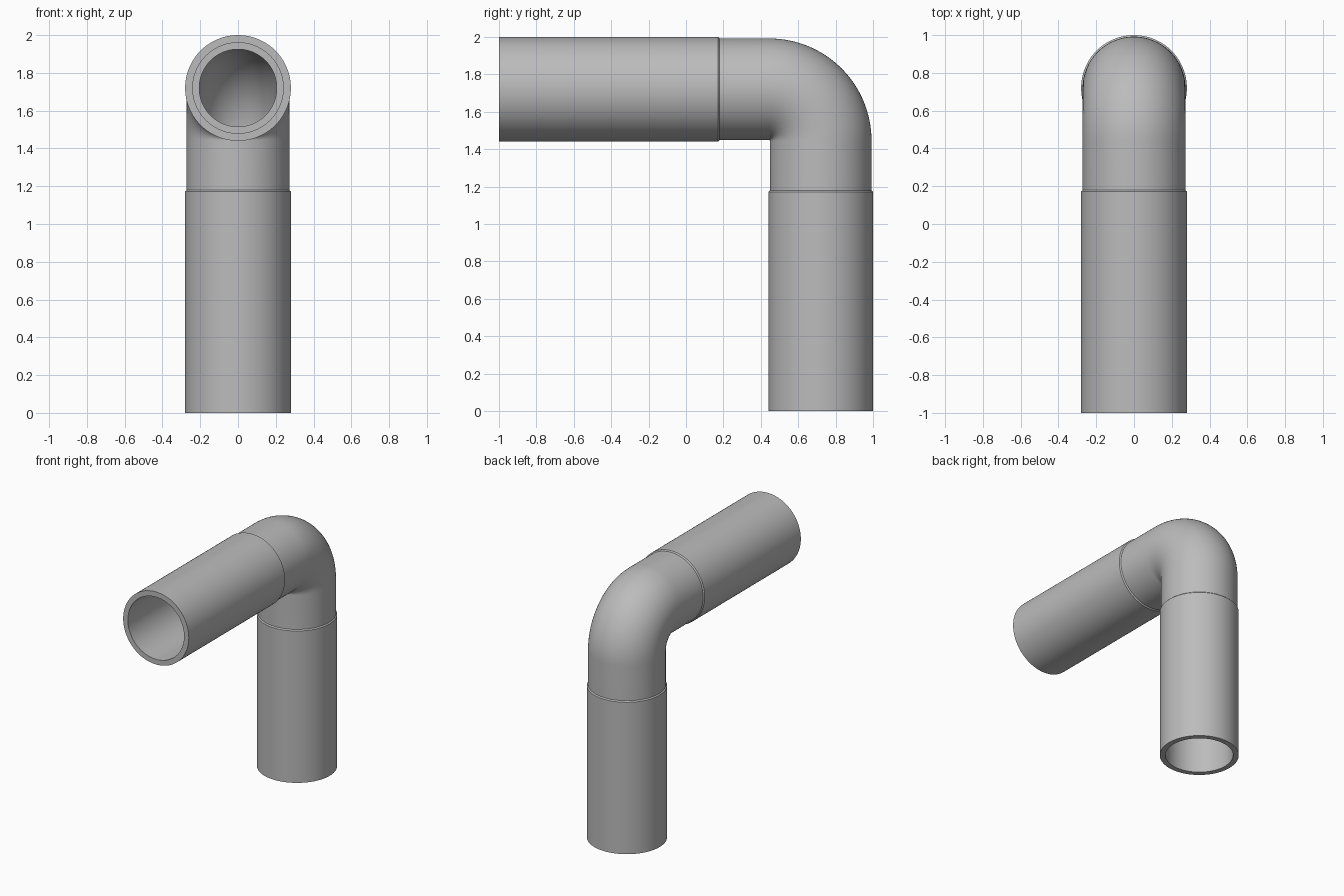
import bpy
import bmesh
import math
from mathutils import Vector

cube = bpy.data.objects.get("Cube")
if cube:
    bpy.data.objects.remove(cube, do_unlink=True)

SIDES = 96
R_PIPE, R_PIPE_BORE = 0.28, 0.24
R_ELBOW, R_ELBOW_BORE = 0.272, 0.205
AXIS = 1 - R_PIPE            # y of the upright pipe axis
TOP = 2 - R_PIPE             # z of the level pipe axis
JOINT_Y, JOINT_Z = 0.18, 1.18
BEND = 0.275                 # centreline radius of the elbow
CHAMFER = 0.008

grey = bpy.data.materials.new("pipe grey")
grey.use_nodes = True
colour = (0.5, 0.5, 0.5, 1)
grey.diffuse_color = colour
grey.node_tree.nodes["Principled BSDF"].inputs["Base Color"].default_value = colour


def loft(name, stations):
    """Join circular sections (centre, turn, radius) into a closed hollow tube."""
    bm = bmesh.new()
    rings = []
    for (y, z), turn, radius in stations:
        up = Vector((0, math.sin(turn), math.cos(turn)))
        ring = []
        for i in range(SIDES):
            a = math.tau * i / SIDES
            side = Vector((math.cos(a), 0, 0))
            ring.append(bm.verts.new(Vector((0, y, z)) + radius * (side + math.sin(a) * up)))
        rings.append(ring)
    for ring, following in zip(rings, rings[1:] + rings[:1]):
        for i in range(SIDES):
            j = (i + 1) % SIDES
            bm.faces.new((ring[i], ring[j], following[j], following[i]))
    bmesh.ops.recalc_face_normals(bm, faces=bm.faces)
    mesh = bpy.data.meshes.new(name)
    bm.to_mesh(mesh)
    bm.free()
    mesh.materials.append(grey)
    obj = bpy.data.objects.new(name, mesh)
    bpy.context.collection.objects.link(obj)
    bpy.ops.object.select_all(action="DESELECT")
    obj.select_set(True)
    bpy.context.view_layer.objects.active = obj
    bpy.ops.object.shade_smooth_by_angle(angle=math.radians(30))


def pipe(name, point, turn, start, end):
    """Straight pipe with a chamfered rim where it meets the elbow."""
    profile = [(start, R_PIPE), (end - CHAMFER, R_PIPE), (end, R_PIPE - CHAMFER),
               (end, R_PIPE_BORE), (start, R_PIPE_BORE)]
    loft(name, [(point(t), turn, r) for t, r in profile])


# Straight pipes
pipe("level_pipe", lambda t: (t, TOP), 0, -1, JOINT_Y)
pipe("upright_pipe", lambda t: (AXIS, t), math.pi / 2, 0, JOINT_Z)

# Elbow: short straight ends around a quarter bend, outside then bore
path = [((JOINT_Y, TOP), 0)]
steps = 32
for i in range(steps + 1):
    a = math.pi / 2 * i / steps
    path.append(((AXIS - BEND + BEND * math.sin(a), TOP - BEND + BEND * math.cos(a)), a))
path.append(((AXIS, JOINT_Z), math.pi / 2))
loft("elbow", [(c, a, R_ELBOW) for c, a in path]
     + [(c, a, R_ELBOW_BORE) for c, a in reversed(path)])
